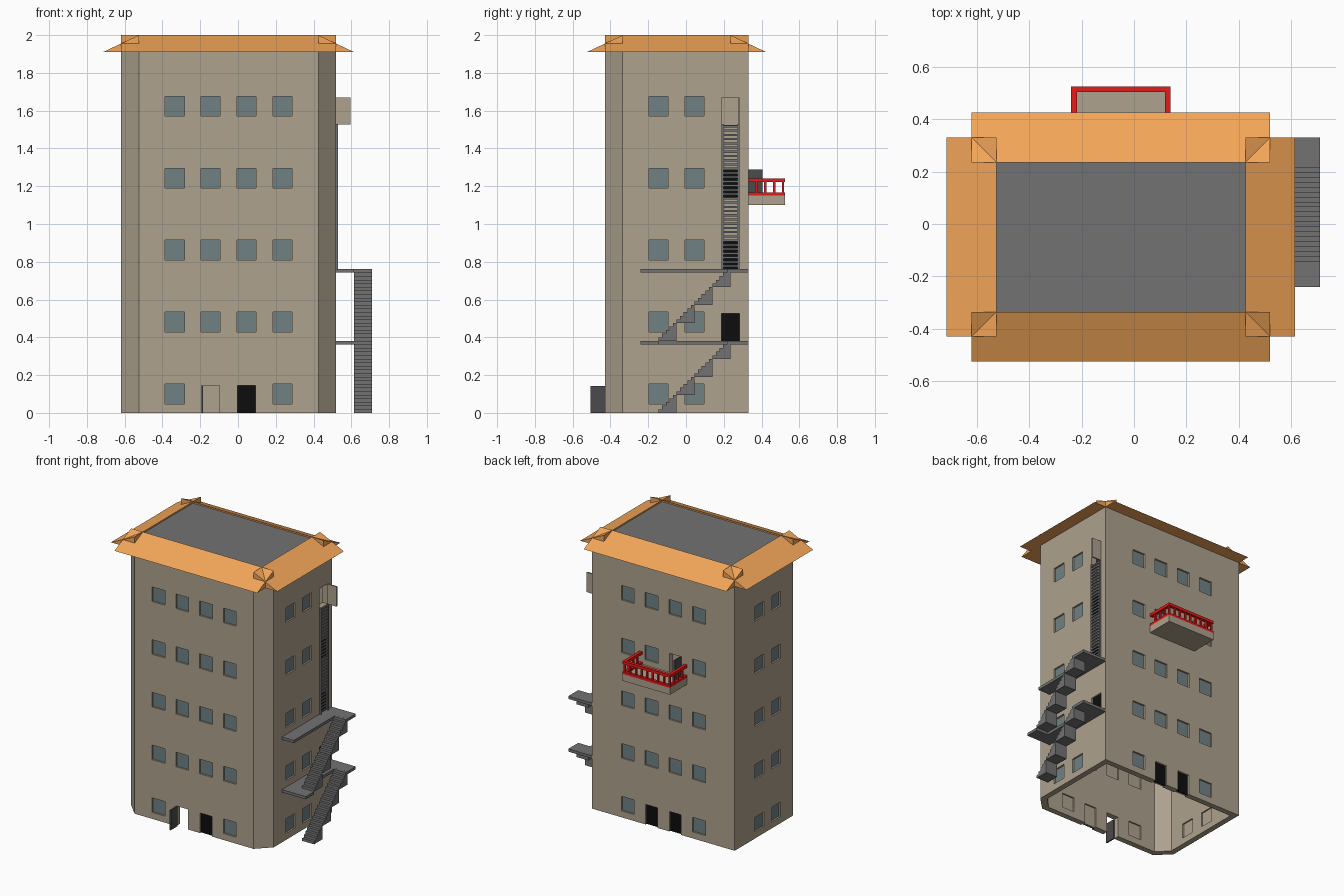
import bpy, bmesh

if "Cube" in bpy.data.objects:
    bpy.data.objects.remove(bpy.data.objects["Cube"])

X0, X1, Y0, Y1, C = -0.62, 0.52, -0.43, 0.33, 0.095   # wall planes, corner cut
T, STOREY, TOP = 0.04, 0.381, 1.93


def material(name, *rgb):
    m = bpy.data.materials.new(name)
    m.diffuse_color = (*rgb, 1)
    m.use_nodes = True
    m.node_tree.nodes["Principled BSDF"].inputs["Base Color"].default_value = m.diffuse_color
    return m


BEIGE = material("plaster", 0.42, 0.36, 0.27)
ORANGE = material("roof_orange", 0.9, 0.38, 0.1)
GREY = material("concrete", 0.17, 0.17, 0.17)
DARK = material("door_grey", 0.07, 0.07, 0.075)
BLACK = material("door_black", 0.004, 0.004, 0.004)
GLASS = material("window_glass", 0.16, 0.22, 0.23)
RED = material("railing_red", 0.8, 0.01, 0.01)


def finish(name, bm, mat):
    bmesh.ops.recalc_face_normals(bm, faces=bm.faces)
    me = bpy.data.meshes.new(name)
    bm.to_mesh(me)
    bm.free()
    if mat:
        me.materials.append(mat)
    ob = bpy.data.objects.new(name, me)
    bpy.context.collection.objects.link(ob)
    return ob


def boxes(name, items, mat):
    """One object from boxes given as (xa, xb, ya, yb, za, zb)."""
    bm = bmesh.new()
    for xa, xb, ya, yb, za, zb in items:
        vs = bmesh.ops.create_cube(bm, size=1)["verts"]
        for v in vs:
            v.co.x = xa if v.co.x < 0 else xb
            v.co.y = ya if v.co.y < 0 else yb
            v.co.z = za if v.co.z < 0 else zb
    return finish(name, bm, mat)


def add_prism(bm, pts, vec):
    f = bm.faces.new([bm.verts.new(p) for p in pts])
    g = bmesh.ops.extrude_face_region(bm, geom=[f])["geom"]
    bmesh.ops.translate(bm, vec=vec, verts=[v for v in g if isinstance(v, bmesh.types.BMVert)])


def prism(name, pts, vec, mat):
    bm = bmesh.new()
    add_prism(bm, pts, vec)
    return finish(name, bm, mat)


def wall_box(side, ua, ub, da, db, za, zb):
    """Box at wall position u and depth d measured inwards."""
    if side in "FB":
        y = sorted((Y0 + da, Y0 + db) if side == "F" else (Y1 - da, Y1 - db))
        return (ua, ub, *y, za, zb)
    x = sorted((X0 + da, X0 + db) if side == "L" else (X1 - da, X1 - db))
    return (*x, ua, ub, za, zb)


# Windows and doors
holes, glass, black, backs = [], [], [], []


def opening(side, u, row, kind="window"):
    w, za, zb = 0.051, STOREY * row + 0.047, STOREY * row + 0.152
    if kind != "window":
        w, za, zb = 0.047, STOREY * row, STOREY * row + 0.145
    cut_z = za - 0.02 if za == 0 else za
    holes.append(wall_box(side, u - w, u + w, -0.02, T + 0.02, cut_z, zb))
    if kind != "open":
        pane = glass if kind == "window" else black
        pane.append(wall_box(side, u - w, u + w, 0.012, 0.02, za, zb))
        backs.append(wall_box(side, u - w, u + w, 0.02, 0.03, za, zb))


COLS = (-0.335, -0.145, 0.045, 0.235)
special = {("F", 1, 0): "open", ("F", 2, 0): "door", ("B", 1, 0): "door",
           ("B", 2, 0): "door", ("B", 1, 3): "open"}
for row in range(5):
    for side in "FB":
        for i, u in enumerate(COLS):
            opening(side, u, row, special.get((side, i, row), "window"))
    for side in "LR":
        for u in COLS[1:3]:
            opening(side, u, row)
    if row:
        opening("R", COLS[3], row, "open" if row == 4 else "door")


# Hollow walls with cut front corners
def footprint(t):
    k = C - t * 0.4142 + t
    a, b, c, d = X0 + t, X1 - t, Y0 + t, Y1 - t
    e = k - t
    return [(a, d), (a, c + e), (a + e, c), (b - e, c), (b, c + e), (b, d)]


bm = bmesh.new()
loops = [[[bm.verts.new((x, y, z)) for x, y in footprint(t)] for z in (0, TOP)] for t in (0, T)]
(ob_, ot), (ib, it) = loops
for i in range(6):
    j = (i + 1) % 6
    for p, q in ((ob_, ot), (ot, it), (it, ib), (ib, ob_)):
        bm.faces.new((p[i], p[j], q[j], q[i]))
walls = finish("walls", bm, BEIGE)

cutter = boxes("opening_cutter", holes, BEIGE)
cutter.hide_render = True
mod = walls.modifiers.new("openings", "BOOLEAN")
mod.operation, mod.solver, mod.object = "DIFFERENCE", "EXACT", cutter
dg = bpy.context.evaluated_depsgraph_get()
walls.data = bpy.data.meshes.new_from_object(walls.evaluated_get(dg))
walls.modifiers.clear()
bpy.data.objects.remove(cutter)

boxes("window_panes", glass, GLASS)
boxes("closed_doors", black, BLACK)
boxes("opening_backs", backs, BEIGE)

# Open door leaves
boxes("front_door_leaf", [(-0.194, -0.184, Y0 - 0.075, Y0, 0, 0.143)], DARK)
boxes("balcony_door_leaf", [(-0.194, -0.184, Y1, Y1 + 0.075, 1.145, 1.288)], DARK)
boxes("side_door_leaf", [(X1, X1 + 0.075, 0.274, 0.284, 1.527, 1.67)], BEIGE)

# Roof deck and four overlapping sloped eaves
boxes("roof_deck", [(X0 + 0.03, X1 - 0.03, Y0 + 0.06, Y1 - 0.03, 1.915, 1.93),
                    (X0 + C, X1 - C, Y0 + C, Y1 - C, 1.93, 1.99)], GREY)
for name, edge, s in (("left", X0, -1), ("right", X1, 1)):
    prof = [(edge + s * C, 1.91), (edge - s * C, 1.91), (edge - s * C, 2.0)]
    prism(name + "_eave", [(x, Y0, z) for x, z in prof], (0, Y1 - Y0, 0), ORANGE)
for name, edge, s in (("front", Y0, -1), ("back", Y1, 1)):
    prof = [(edge + s * C, 1.91), (edge - s * C, 1.91), (edge - s * C, 2.0)]
    prism(name + "_eave", [(X0, y, z) for y, z in prof], (X1 - X0, 0, 0), ORANGE)

# Balcony with railing
bx0, bx1, by = -0.24, 0.14, 0.525
R = 0.022
boxes("balcony_base", [(bx0, bx1, Y1, by, 1.10, 1.15)], BEIGE)
rails = []
for za, zb in ((1.148, 1.166), (1.222, 1.242)):
    rails += [(bx0, bx0 + R, Y1, by, za, zb), (bx1 - R, bx1, Y1, by, za, zb),
              (bx0 + R, bx1 - R, by - R, by, za, zb)]
spots = [(bx0 + R / 2 + i * (bx1 - bx0 - R) / 8, by - R / 2) for i in range(9)]
spots += [(x, by - R / 2 - 0.047 * k) for x in (bx0 + R / 2, bx1 - R / 2) for k in (1, 2, 3)]
rails += [(x - 0.006, x + 0.006, y - 0.006, y + 0.006, 1.16, 1.23) for x, y in spots]
boxes("balcony_railing", rails, RED)

# Fire escape landings
SX0, SX1 = 0.615, 0.71
for name, z, ends in (("lower", 0.381, 2), ("upper", 0.762, 1)):
    parts = [(X1, SX0, -0.24, Y1, z - 0.02, z), (SX0, SX1, 0.235, Y1, z - 0.02, z),
             (SX0, SX1, -0.24, -0.145, z - 0.02, z)]
    boxes(name + "_landing", parts[:1 + ends], GREY)

# Stair flights: four stepped wedges each
for name, base in (("lower", 0), ("upper", STOREY)):
    bm = bmesh.new()
    for k in range(4):
        ya, za, n, s = -0.145 + 0.095 * k, base + 0.09525 * k, 5, 0.019
        pts = [(SX0, ya, za)]
        for i in range(n):
            z = za + s * (i + 1)
            pts += [(SX0, ya + s * i, z), (SX0, ya + s * (i + 1), z)]
        pts.append((SX0, ya + n * s, za))
        add_prism(bm, pts, (SX1 - SX0, 0, 0))
    finish(name + "_stair_flight", bm, GREY)

# Wall ladder
ladder = [(X1, X1 + 0.01, y, y + 0.01, 0.762, 1.53) for y in (0.188, 0.272)]
ladder += [(X1 + 0.001, X1 + 0.009, 0.195, 0.275, 0.772 + 0.0224 * i, 0.783 + 0.0224 * i)
           for i in range(34)]
boxes("wall_ladder", ladder, GREY)
